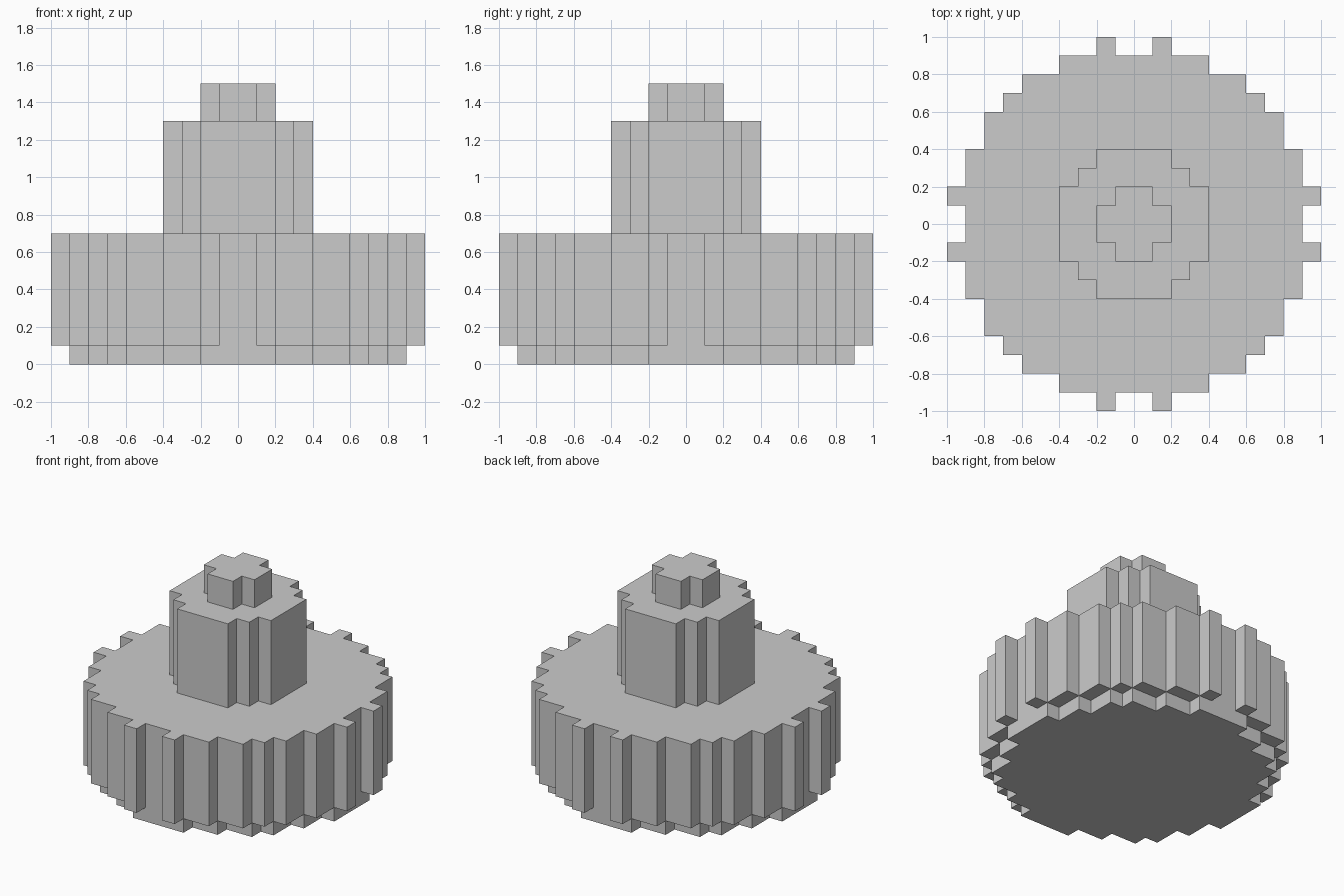
import bpy, bmesh

if "Cube" in bpy.data.objects:
    bpy.data.objects.remove(bpy.data.objects["Cube"])


def stepped_disc(name, octant, z0, z1):
    """Extrude a stepped round outline; octant runs from the +x axis to the diagonal."""
    quarter = octant + [(y, x) for x, y in reversed(octant[:-1])]
    outline = []
    for _ in range(4):
        outline += quarter
        quarter = [(-y, x) for x, y in quarter]
    bm = bmesh.new()
    base = bm.faces.new([bm.verts.new((x, y, z0)) for x, y in outline])
    ext = bmesh.ops.extrude_face_region(bm, geom=[base], use_keep_orig=True)
    top = [v for v in ext["geom"] if isinstance(v, bmesh.types.BMVert)]
    bmesh.ops.translate(bm, verts=top, vec=(0, 0, z1 - z0))
    bmesh.ops.recalc_face_normals(bm, faces=bm.faces)
    bmesh.ops.triangulate(bm, faces=[f for f in bm.faces if len(f.verts) > 4])
    mesh = bpy.data.meshes.new(name)
    bm.to_mesh(mesh)
    bm.free()
    obj = bpy.data.objects.new(name, mesh)
    bpy.context.collection.objects.link(obj)
    return obj


# Slightly narrower foot under the drum
stepped_disc("foot", [(.9, .2), (.8, .2), (.8, .4), (.7, .4), (.7, .6), (.6, .6)], 0, .1)

# Wide drum with a pair of ribs on each side
stepped_disc("drum", [(.9, .1), (1, .1), (1, .2), (.9, .2), (.9, .4),
                      (.8, .4), (.8, .6), (.7, .6), (.7, .7)], .1, .7)

# Central column
stepped_disc("column", [(.4, .2), (.3, .2), (.3, .3)], .7, 1.3)

# Cross-shaped cap
stepped_disc("cap", [(.2, .1), (.1, .1)], 1.3, 1.5)
